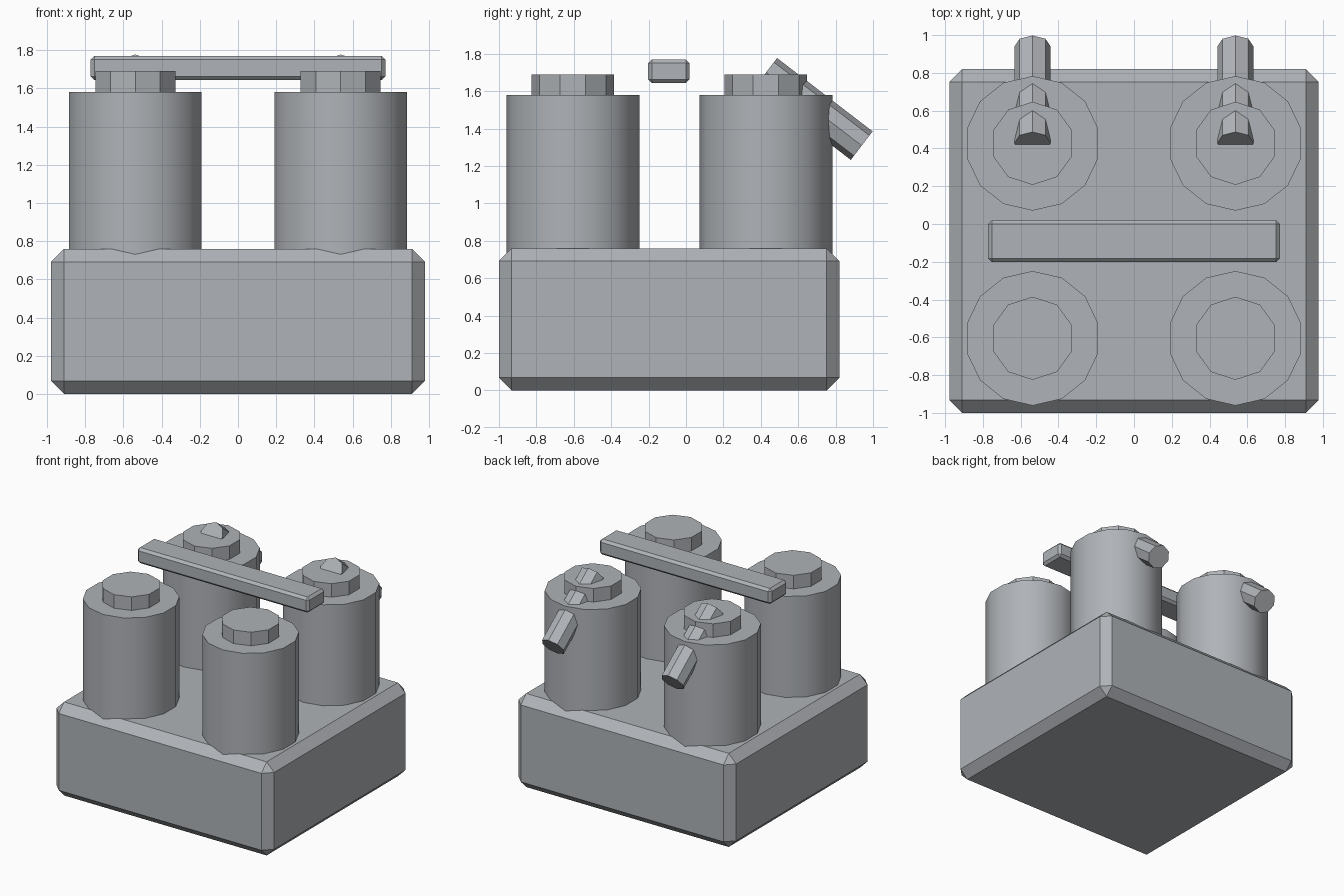
import bpy, bmesh, math
from mathutils import Matrix, Vector

if "Cube" in bpy.data.objects:
    bpy.data.objects.remove(bpy.data.objects["Cube"])

# Blue-grey metal colour shared by every part
steel = bpy.data.materials.new("steel_grey")
steel.diffuse_color = (0.43, 0.45, 0.475, 1)
steel.use_nodes = True
steel.node_tree.nodes["Principled BSDF"].inputs["Base Color"].default_value = steel.diffuse_color


def finish(name, bm, smooth=False):
    mesh = bpy.data.meshes.new(name)
    bm.to_mesh(mesh)
    bm.free()
    mesh.materials.append(steel)
    obj = bpy.data.objects.new(name, mesh)
    bpy.context.collection.objects.link(obj)
    if smooth:
        bpy.ops.object.select_all(action='DESELECT')
        obj.select_set(True)
        bpy.context.view_layer.objects.active = obj
        bpy.ops.object.shade_smooth_by_angle(angle=math.radians(30))
    return obj


def chamfered_box(name, lo, hi, width):
    lo, hi = Vector(lo), Vector(hi)
    bm = bmesh.new()
    bmesh.ops.create_cube(bm, size=1, matrix=Matrix.Translation((lo + hi) / 2)
                          @ Matrix.Diagonal((*(hi - lo), 1)))
    obj = finish(name, bm)
    bevel = obj.modifiers.new("chamfer", 'BEVEL')
    bevel.width = width
    bevel.segments = 1
    return obj


def prism(name, sides, radius, length, center, tilt=0, smooth=False):
    bm = bmesh.new()
    bmesh.ops.create_cone(bm, cap_ends=True, segments=sides, radius1=radius,
                          radius2=radius, depth=length,
                          matrix=Matrix.Translation(center) @ Matrix.Rotation(tilt, 4, 'X'))
    return finish(name, bm, smooth)


# Main block and the floating cross bar
chamfered_box("base_block", (-0.978, -1.0, 0), (0.978, 0.82, 0.76), 0.068)
chamfered_box("cross_bar", (-0.772, -0.202, 1.643), (0.772, 0.019, 1.77), 0.02)

for side, x in (("left", -0.537), ("right", 0.537)):
    # Four smooth cylinders with smaller faceted caps
    for row, y in (("front", -0.605), ("rear", 0.427)):
        prism(f"cylinder_{row}_{side}", 14, 0.356, 0.92, (x, y, 1.12), smooth=True)
        prism(f"cap_{row}_{side}", 10, 0.22, 0.15, (x, y, 1.615))
    # Slanted pipes through the rear cylinders
    prism(f"pipe_{side}", 8, 0.096, 0.644, (x, 0.684, 1.505), math.radians(52.5))
